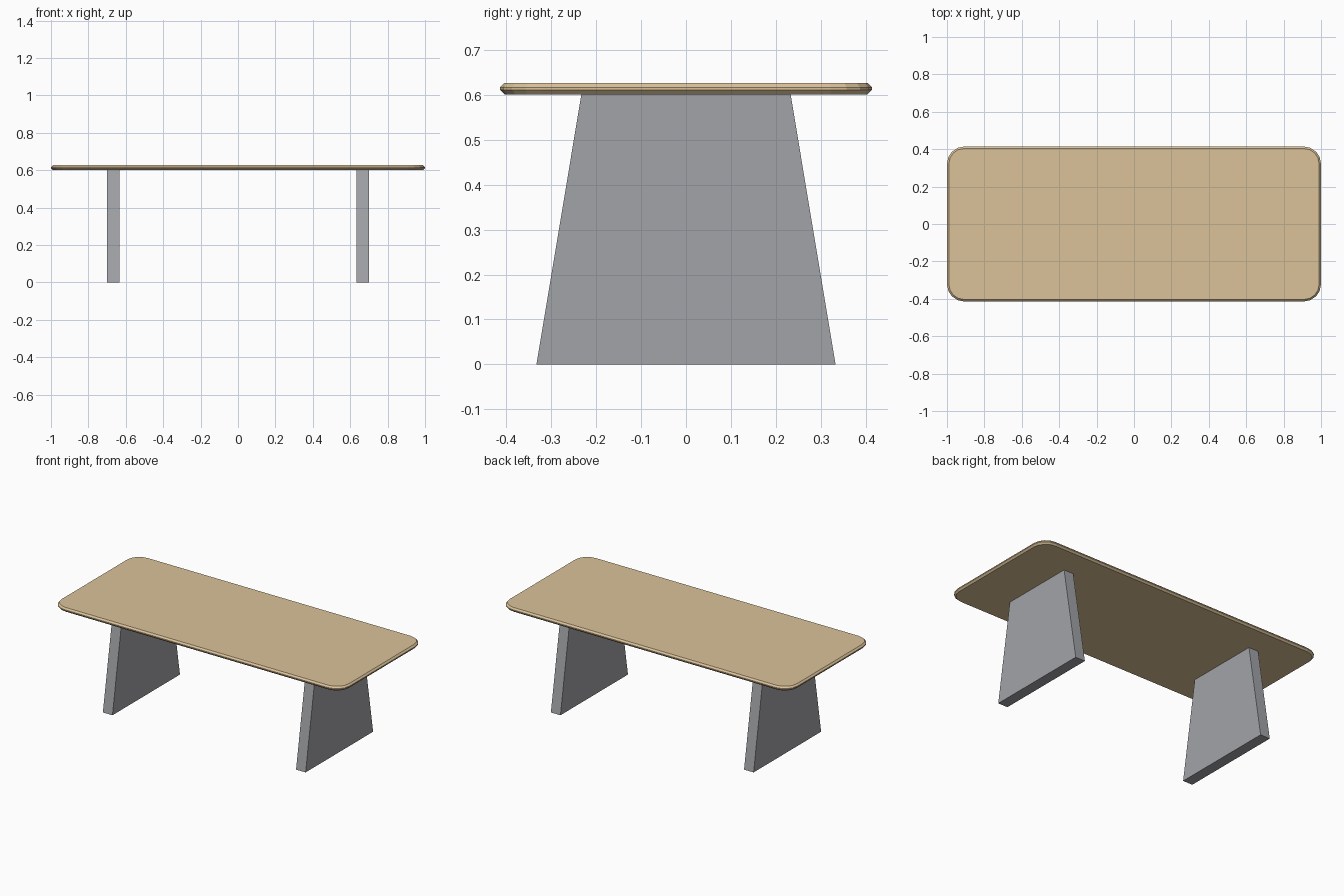
import bpy, bmesh, math

if "Cube" in bpy.data.objects:
    bpy.data.objects.remove(bpy.data.objects["Cube"])

def prism(name, pts, depth, mat):
    """Extrude a closed 3D outline along a depth vector."""
    bm = bmesh.new()
    face = bm.faces.new([bm.verts.new(p) for p in pts])
    ext = bmesh.ops.extrude_face_region(bm, geom=[face])
    bmesh.ops.translate(bm, vec=depth,
                        verts=[g for g in ext["geom"] if isinstance(g, bmesh.types.BMVert)])
    bmesh.ops.recalc_face_normals(bm, faces=bm.faces)
    me = bpy.data.meshes.new(name)
    bm.to_mesh(me)
    bm.free()
    me.materials.append(mat)
    ob = bpy.data.objects.new(name, me)
    bpy.context.collection.objects.link(ob)
    return ob

def material(name, color):
    mat = bpy.data.materials.new(name)
    mat.diffuse_color = color
    mat.use_nodes = True
    mat.node_tree.nodes["Principled BSDF"].inputs["Base Color"].default_value = mat.diffuse_color
    return mat

wood = material("pale_wood", (0.71, 0.54, 0.32, 1))
dark = material("dark_grey", (0.365, 0.37, 0.39, 1))

# Table top: rounded rectangle with chamfered rims
HX, HY, R, STEPS = 1.0, 0.414, 0.092, 4
Z0, Z1 = 0.601, 0.627
outline = []
for i, (sx, sy) in enumerate([(1, 1), (-1, 1), (-1, -1), (1, -1)]):
    for k in range(STEPS + 1):
        a = math.pi / 2 * (i + k / STEPS)
        outline.append((sx * (HX - R) + R * math.cos(a),
                        sy * (HY - R) + R * math.sin(a), Z0))
top = prism("table_top", outline, (0, 0, Z1 - Z0), wood)
bev = top.modifiers.new("rim", 'BEVEL')
bev.width = 0.01
bev.segments = 1
bev.limit_method = 'ANGLE'
bev.angle_limit = math.radians(40)

# Tapered slab legs
for name, x in (("left_leg", -0.70), ("right_leg", 0.634)):
    prism(name, [(x, -0.333, 0), (x, 0.333, 0), (x, 0.233, Z0), (x, -0.233, Z0)],
          (0.066, 0, 0), dark)
